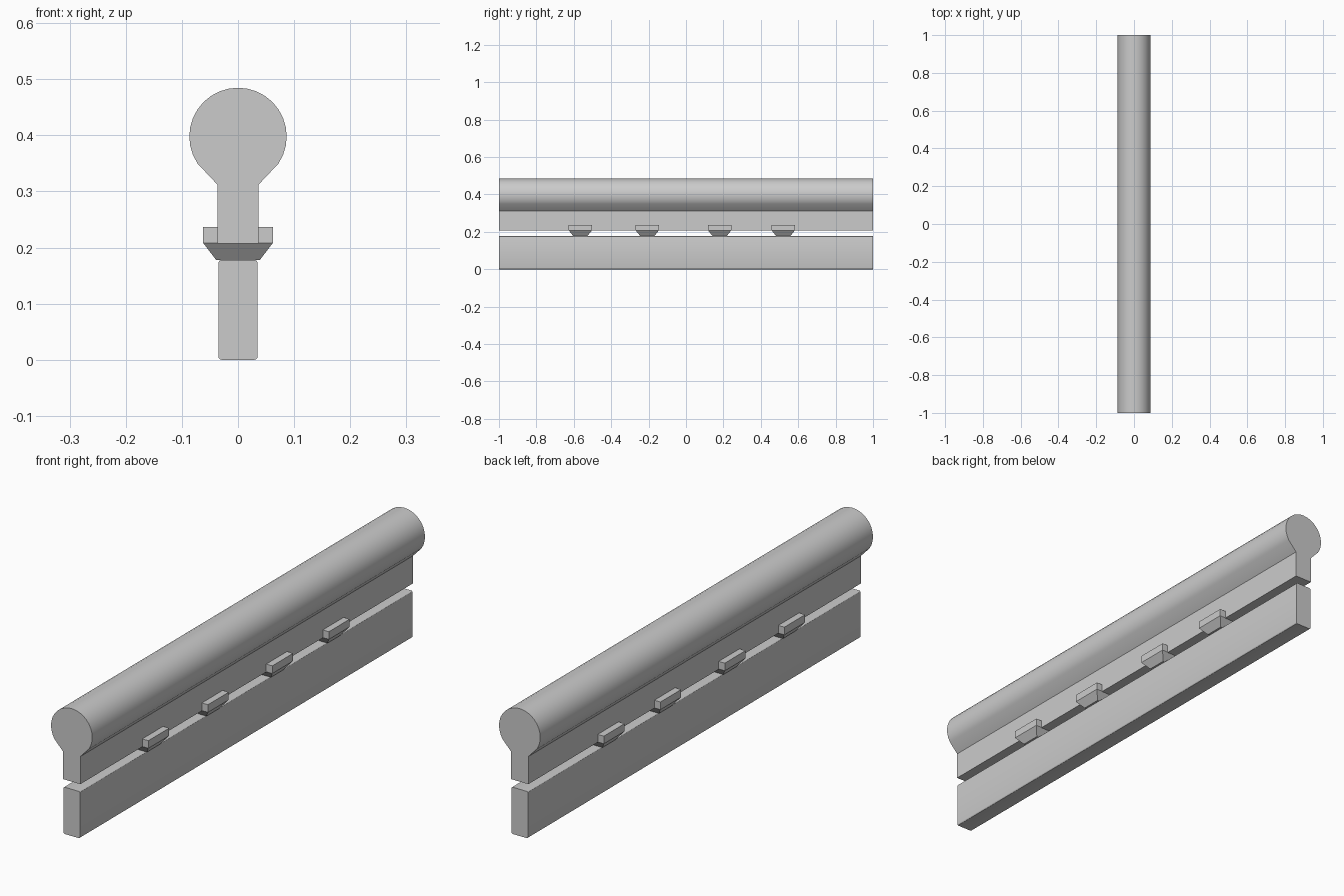
import bpy, bmesh, math

if "Cube" in bpy.data.objects:
    bpy.data.objects.remove(bpy.data.objects["Cube"])


def finish(name, bm, angle=30):
    bmesh.ops.recalc_face_normals(bm, faces=bm.faces)
    mesh = bpy.data.meshes.new(name)
    bm.to_mesh(mesh)
    bm.free()
    ob = bpy.data.objects.new(name, mesh)
    bpy.context.collection.objects.link(ob)
    bpy.ops.object.select_all(action='DESELECT')
    ob.select_set(True)
    bpy.context.view_layer.objects.active = ob
    bpy.ops.object.shade_smooth_by_angle(angle=math.radians(angle))
    return ob


def extrude_profile(name, profile, length=2.0):
    """Sweep an x-z outline along y, centred on y = 0."""
    bm = bmesh.new()
    face = bm.faces.new([bm.verts.new((x, -length / 2, z)) for x, z in profile])
    ext = bmesh.ops.extrude_face_region(bm, geom=[face])["geom"]
    verts = [g for g in ext if isinstance(g, bmesh.types.BMVert)]
    bmesh.ops.translate(bm, verts=verts, vec=(0, length, 0))
    return finish(name, bm)


# Upper rail: round bar flaring into a flat neck
R, CZ, NECK = 0.0868, 0.398, 0.0365
arc = [math.radians(-33.75 + 11.25 * i) for i in range(23)]
profile = [(NECK, 0.207), (NECK, 0.312)]
profile += [(R * math.cos(a), CZ + R * math.sin(a)) for a in arc]
profile += [(-NECK, 0.312), (-NECK, 0.207)]
extrude_profile("upper_rail", profile)

# Lower rail: plank with softly rounded long edges
W, H, B = 0.035, 0.178, 0.006
profile = []
for cx, cz, start in ((W - B, B, -90), (W - B, H - B, 0),
                      (-W + B, H - B, 90), (-W + B, B, 180)):
    for i in range(4):
        a = math.radians(start + 30 * i)
        profile.append((cx + B * math.cos(a), cz + B * math.sin(a)))
extrude_profile("lower_rail", profile)

# Spacer clips: blocks with a tapered foot, between the rails
for n, y in enumerate((-0.565, -0.207, 0.18, 0.52), 1):
    bm = bmesh.new()
    loops = []
    for hx, hy, z in ((0.039, 0.038, 0.178), (0.062, 0.0625, 0.208), (0.062, 0.0625, 0.237)):
        loops.append([bm.verts.new((sx * hx, y + sy * hy, z))
                      for sx, sy in ((-1, -1), (1, -1), (1, 1), (-1, 1))])
    for lo, hi in zip(loops, loops[1:]):
        for i in range(4):
            j = (i + 1) % 4
            bm.faces.new((lo[i], lo[j], hi[j], hi[i]))
    bm.faces.new(loops[0])
    bm.faces.new(loops[-1])
    finish(f"spacer_clip_{n}", bm)
